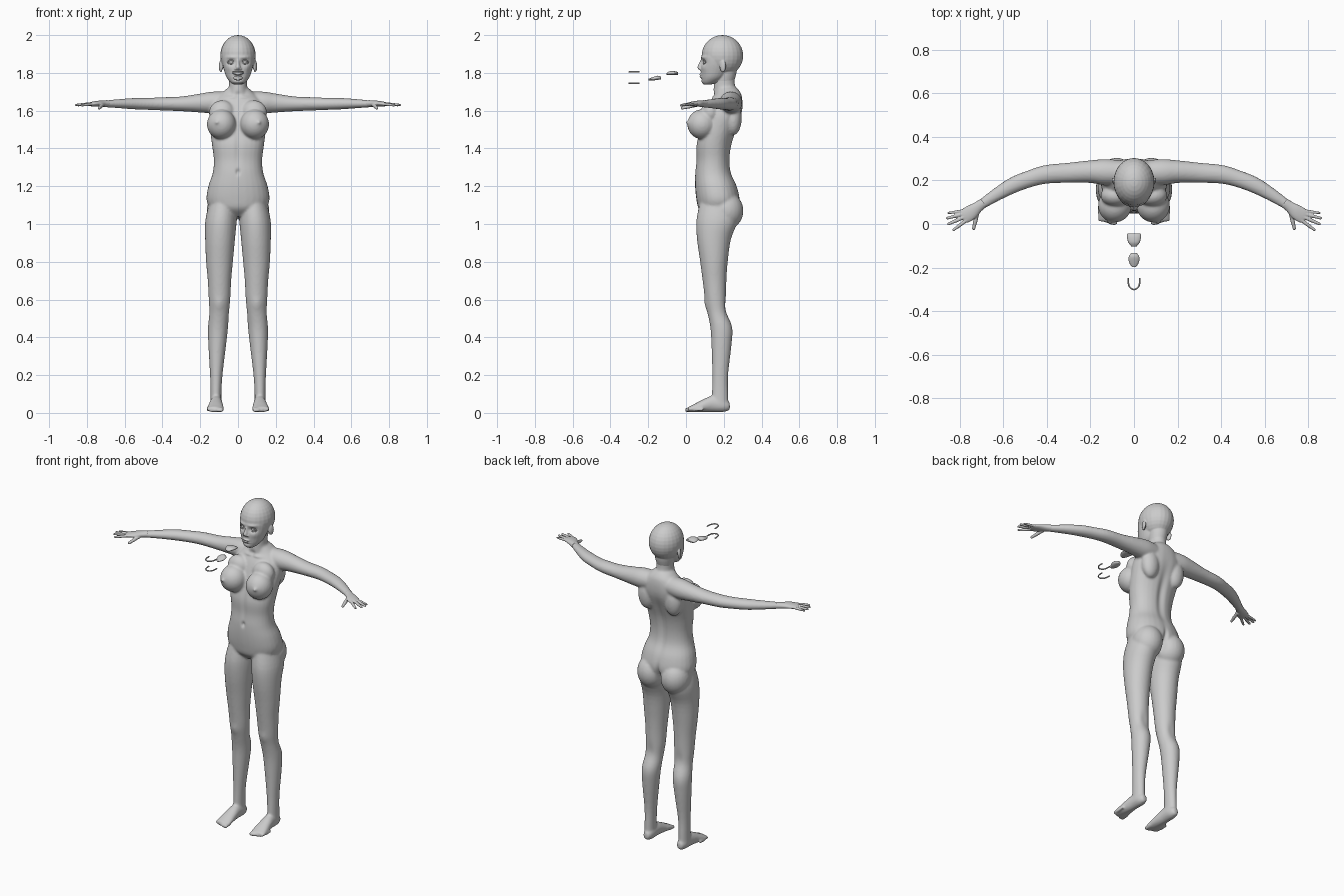
import bpy, bmesh, math
from mathutils import Vector, Matrix

X, Y, Z = Vector((1, 0, 0)), Vector((0, 1, 0)), Vector((0, 0, 1))


def catmull(rows, n=4):
    out = []
    for i in range(len(rows) - 1):
        a, b, c, d = rows[max(i - 1, 0)], rows[i], rows[i + 1], rows[min(i + 2, len(rows) - 1)]
        for k in range(n):
            t = k / n
            out.append([q + .5 * t * (r - p + t * (2 * p - 5 * q + 4 * r - s + t * (3 * (q - r) + s - p)))
                        for p, q, r, s in zip(a, b, c, d)])
    return out + [list(rows[-1])]


def loft(bm, rows, ref=X, axis=None, mirror=False, sides=28, power=1.0):
    """Rows are (x, y, z, radius along ref, radius across)."""
    rows = catmull(rows)
    pts = [Vector(r[:3]) for r in rows]
    for sx in ((1, -1) if mirror else (1,)):
        rings = []
        for i, r in enumerate(rows):
            t = axis or (pts[min(i + 1, len(pts) - 1)] - pts[max(i - 1, 0)]).normalized()
            u = (ref - t * ref.dot(t)).normalized()
            v = t.cross(u)
            ring = []
            for k in range(sides):
                a = 2 * math.pi * k / sides
                c, s = math.cos(a), math.sin(a)
                p = pts[i] + u * r[3] * math.copysign(abs(c) ** power, c) + v * r[4] * math.copysign(abs(s) ** power, s)
                ring.append(bm.verts.new((p.x * sx, p.y, p.z)))
            rings.append(ring)
        for a, b in zip(rings, rings[1:]):
            for k in range(sides):
                j = (k + 1) % sides
                bm.faces.new((a[k], a[j], b[j], b[k]))
        bm.faces.new(rings[0][::-1])
        bm.faces.new(rings[-1])


def ball(bm, c, r, mirror=False, tilt=0):
    for sx in ((1, -1) if mirror else (1,)):
        m = Matrix.Translation((c[0] * sx, c[1], c[2])) @ Matrix.Rotation(tilt * sx, 4, 'Z') @ Matrix.Diagonal((*r, 1))
        bmesh.ops.create_uvsphere(bm, u_segments=24, v_segments=16, radius=1, matrix=m)


def finish(bm, name, voxel=0, smooth=0, dents=()):
    """Fuse the overlapping volumes into one skin, then press in or pull out details."""
    bmesh.ops.recalc_face_normals(bm, faces=bm.faces)
    me = bpy.data.meshes.new(name)
    bm.to_mesh(me)
    bm.free()
    ob = bpy.data.objects.new(name, me)
    bpy.context.collection.objects.link(ob)
    if voxel:
        m = ob.modifiers.new("fuse", 'REMESH')
        m.mode, m.voxel_size = 'VOXEL', voxel
        s = ob.modifiers.new("soften", 'SMOOTH')
        s.factor, s.iterations = .5, smooth
        me = bpy.data.meshes.new_from_object(ob.evaluated_get(bpy.context.evaluated_depsgraph_get()))
        ob.modifiers.clear()
        ob.data = me
    for c, r, push in dents:
        for v in me.vertices:
            d = sum(((abs(p) if c[0] else p) - q) ** 2 / w ** 2 for p, q, w in zip(v.co, c, r))
            if d < 6:
                k = math.exp(-d)
                v.co.y += push * k
    for p in me.polygons:
        p.use_smooth = True
    return ob


def vertical(rows):
    # (z, half width, front y, back y) -> loft rows
    return [(0, (f + b) / 2, z, w, (b - f) / 2) for z, w, f, b in rows]


# torso, neck, arms, legs and feet
bm = bmesh.new()
loft(bm, vertical([(1.04, .09, .11, .23), (1.08, .145, .068, .27), (1.13, .167, .055, .285), (1.2, .157, .048, .27),
                   (1.27, .134, .048, .24), (1.34, .128, .055, .233), (1.42, .138, .055, .243), (1.5, .148, .075, .268),
                   (1.58, .152, .1, .295), (1.64, .135, .125, .3), (1.69, .09, .155, .292), (1.72, .055, .16, .27)]),
     axis=Z, power=.9)
loft(bm, vertical([(1.62, .07, .14, .28), (1.7, .052, .145, .268), (1.75, .047, .148, .258), (1.83, .05, .155, .26)]), axis=Z)
loft(bm, [(.05, .235, 1.645, .055, .055), (.13, .238, 1.643, .06, .058), (.2, .24, 1.64, .052, .05),
          (.3, .235, 1.636, .046, .039), (.4, .228, 1.636, .043, .035), (.47, .21, 1.636, .039, .032),
          (.55, .18, 1.637, .037, .03), (.63, .135, 1.637, .03, .024), (.715, .08, 1.636, .021, .017)],
     ref=Y, mirror=True)
loft(bm, [(.08, .175, 1.12, .07, .1), (.09, .165, 1.02, .083, .11), (.095, .148, .92, .079, .09), (.098, .148, .8, .071, .073),
          (.098, .151, .7, .062, .063), (.098, .157, .6, .057, .056), (.1, .166, .53, .052, .052),
          (.106, .187, .45, .053, .058), (.11, .188, .36, .047, .053), (.115, .181, .2, .033, .042),
          (.117, .18, .1, .029, .043), (.117, .18, .04, .03, .045)], axis=-Z, mirror=True)
loft(bm, [(.115, .232, .035, .016, .02), (.115, .2, .042, .03, .037), (.116, .14, .048, .033, .043),
          (.118, .08, .035, .04, .031), (.12, .03, .022, .046, .018), (.121, .012, .018, .042, .014)],
     axis=-Y, mirror=True)
for i in range(5):
    x, tip, r = .089 + .0175 * i, -.006 + .003 * i * i, .0125 - .0012 * i
    loft(bm, [(x, tip + .05, .019, r, r), (x, tip + .012, .016, r, r), (x, tip, .014, r * .8, r * .8)],
         axis=-Y, mirror=True, sides=14)
# chest, buttocks, shoulder blades
ball(bm, (.088, .085, 1.528), (.077, .078, .079), True, tilt=.15)
ball(bm, (.085, .13, 1.59), (.068, .05, .065), True)
ball(bm, (.08, .212, 1.07), (.086, .092, .1), True)
ball(bm, (.09, .25, 1.56), (.055, .045, .09), True)
finish(bm, "body", .0065, 7, [
    ((.112, .01, 1.538), (.02, .04, .02), -.004), ((.112, .01, 1.538), (.008, .04, .008), -.009),
    ((0, .05, 1.275), (.009, .05, .014), .012), ((0, .06, 1.4), (.014, .05, .1), .006),
    ((0, .25, 1.4), (.022, .06, .17), -.012), ((0, .3, 1.06), (.012, .06, .07), -.03),
    ((.03, .14, 1.672), (.03, .05, .008), -.006), ((.1, .1, .575), (.03, .04, .035), -.006),
    ((.1, .215, .56), (.025, .03, .05), -.006), ((0, .13, 1.685), (.015, .04, .014), .008)])

# head with nose, ears, lips and lids
bm = bmesh.new()
ball(bm, (0, .193, 1.891), (.094, .11, .109))
loft(bm, vertical([(1.738, .022, .094, .13), (1.75, .04, .083, .17), (1.775, .06, .079, .21), (1.81, .073, .078, .235),
                   (1.85, .083, .079, .25), (1.89, .086, .082, .26), (1.93, .078, .1, .26)]), axis=Z)
loft(bm, vertical([(1.74, .044, .15, .25), (1.79, .052, .152, .265), (1.83, .055, .16, .27)]), axis=Z)
loft(bm, [(0, .088, 1.872, .007, .01), (0, .08, 1.85, .009, .012), (0, .074, 1.828, .013, .014), (0, .08, 1.815, .01, .008)],
     axis=-Z, sides=16)
ball(bm, (.012, .08, 1.821), (.008, .011, .007), True)
ball(bm, (0, .08, 1.791), (.021, .011, .006))
ball(bm, (0, .081, 1.78), (.018, .011, .006))
ball(bm, (.091, .195, 1.835), (.009, .018, .032), True, tilt=-.4)
finish(bm, "head", .0036, 4, [
    ((.036, .085, 1.857), (.021, .05, .014), .014), ((.037, .085, 1.883), (.025, .04, .007), -.004),
    ((0, .07, 1.7855), (.022, .03, .0025), .006), ((0, .085, 1.767), (.022, .03, .006), .004),
    ((.05, .09, 1.825), (.02, .04, .018), -.004)])

# eyeballs and eyelids
bm = bmesh.new()
ball(bm, (.036, .108, 1.857), (.0155, .0155, .0125), True)
finish(bm, "eyeballs")
bm = bmesh.new()
for s in (1, -1):
    arc = []
    for k in range(7):
        a = math.pi * k / 6
        arc.append((.036 - .019 * math.cos(a), .098 - .007 * math.sin(a) + .006 * (k / 6), 1.856 + s * (.010 if s > 0 else .008) * math.sin(a), .0025, .003))
    loft(bm, arc, ref=Y, mirror=True, sides=10)
finish(bm, "eyelids")

# hands with spread fingers
bm = bmesh.new()
loft(bm, [(.69, .097, 1.637, .023, .019), (.715, .079, 1.637, .025, .017), (.745, .056, 1.637, .033, .015),
          (.772, .038, 1.635, .034, .012), (.785, .03, 1.634, .028, .009)], ref=Y, mirror=True)
fingers = [((.765, .063, 1.634), (.855, .05, 1.628), .0068), ((.773, .049, 1.636), (.862, .025, 1.63), .0076),
           ((.773, .034, 1.637), (.856, -.002, 1.63), .0078), ((.765, .02, 1.636), (.832, -.03, 1.628), .0076),
           ((.718, .055, 1.63), (.737, -.027, 1.612), .009)]
for a, b, r in fingers:
    a, b = Vector(a), Vector(b)
    loft(bm, [(*a.lerp(b, t), r * k, r * k) for t, k in ((0, 1.2), (.3, 1.05), (.5, 1.08), (.75, .92), (.94, .8), (1, .45))],
         ref=Z, mirror=True, sides=14)
finish(bm, "hands", .0028, 3)

# loose mouth parts laid out in front: palate, tongue, tooth rows
bm = bmesh.new()
loft(bm, [(0, -.043, 1.797, .03, .007), (0, -.06, 1.799, .032, .01), (0, -.085, 1.799, .026, .01), (0, -.103, 1.794, .012, .005)],
     axis=-Y, sides=20)
finish(bm, "mouth_lining")
bm = bmesh.new()
loft(bm, [(0, -.133, 1.773, .012, .008), (0, -.15, 1.774, .024, .011), (0, -.175, 1.769, .023, .009), (0, -.198, 1.765, .009, .004)],
     axis=-Y, sides=20)
finish(bm, "tongue")
for name, z in (("upper_teeth", 1.805), ("lower_teeth", 1.745)):
    bm = bmesh.new()
    row = [(-.027, -.247), (-.026, -.27), (-.019, -.29), (0, -.301), (.019, -.29), (.026, -.27), (.027, -.247)]
    loft(bm, [(x, y, z, .004, .0035) for x, y in row], ref=Z, sides=12)
    finish(bm, name)
